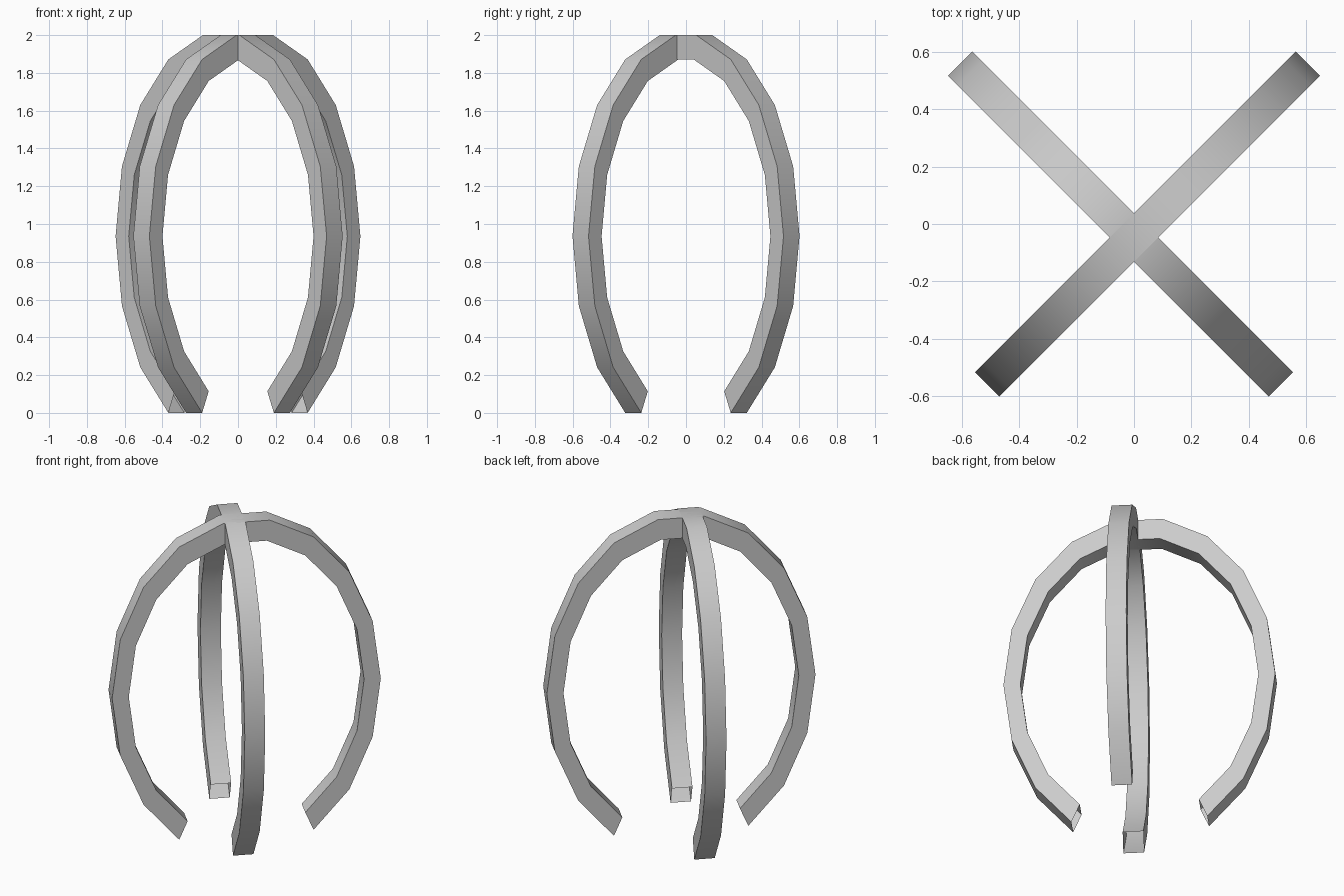
import bpy, bmesh
from math import sin, cos, radians

if "Cube" in bpy.data.objects:
    bpy.data.objects.remove(bpy.data.objects["Cube"])

WIDTH = 0.12                 # strap thickness across its plane
OUTER = (0.79, 1.0804)       # ellipse radii (horizontal, vertical)
INNER = (0.692, 0.9485)
CENTRE_Z = 0.9357
ANGLES = [a for a in range(-60, 241, 20)]


def elliptical_hoop(name, x, turn):
    """Open-ended rectangular tube swept along an ellipse, open at the bottom."""
    bm = bmesh.new()
    rings = []
    for a in ANGLES:
        c, s = cos(radians(a)), sin(radians(a))
        corners = [(OUTER, -1), (OUTER, 1), (INNER, 1), (INNER, -1)]
        rings.append([bm.verts.new((r[0] * c, side * WIDTH / 2, CENTRE_Z + r[1] * s))
                      for r, side in corners])
    for r0, r1 in zip(rings, rings[1:]):
        for i in range(4):
            j = (i + 1) % 4
            bm.faces.new((r0[i], r0[j], r1[j], r1[i]))
    # make the outer wall face outward
    bm.normal_update()
    bm.faces.ensure_lookup_table()
    f = bm.faces[0]
    if f.normal.x < 0:
        bmesh.ops.reverse_faces(bm, faces=bm.faces[:])
    mesh = bpy.data.meshes.new(name)
    bm.to_mesh(mesh)
    bm.free()
    ob = bpy.data.objects.new(name, mesh)
    bpy.context.collection.objects.link(ob)
    ob.location.x = x
    ob.rotation_euler.z = radians(turn)
    # smooth along the bend, sharp on the long corners
    bpy.ops.object.select_all(action='DESELECT')
    ob.select_set(True)
    bpy.context.view_layer.objects.active = ob
    bpy.ops.object.shade_smooth_by_angle(angle=radians(35))
    return ob


# two crossing hoops
elliptical_hoop("hoop_right", 0.047, 45)
elliptical_hoop("hoop_left", -0.047, -45)
